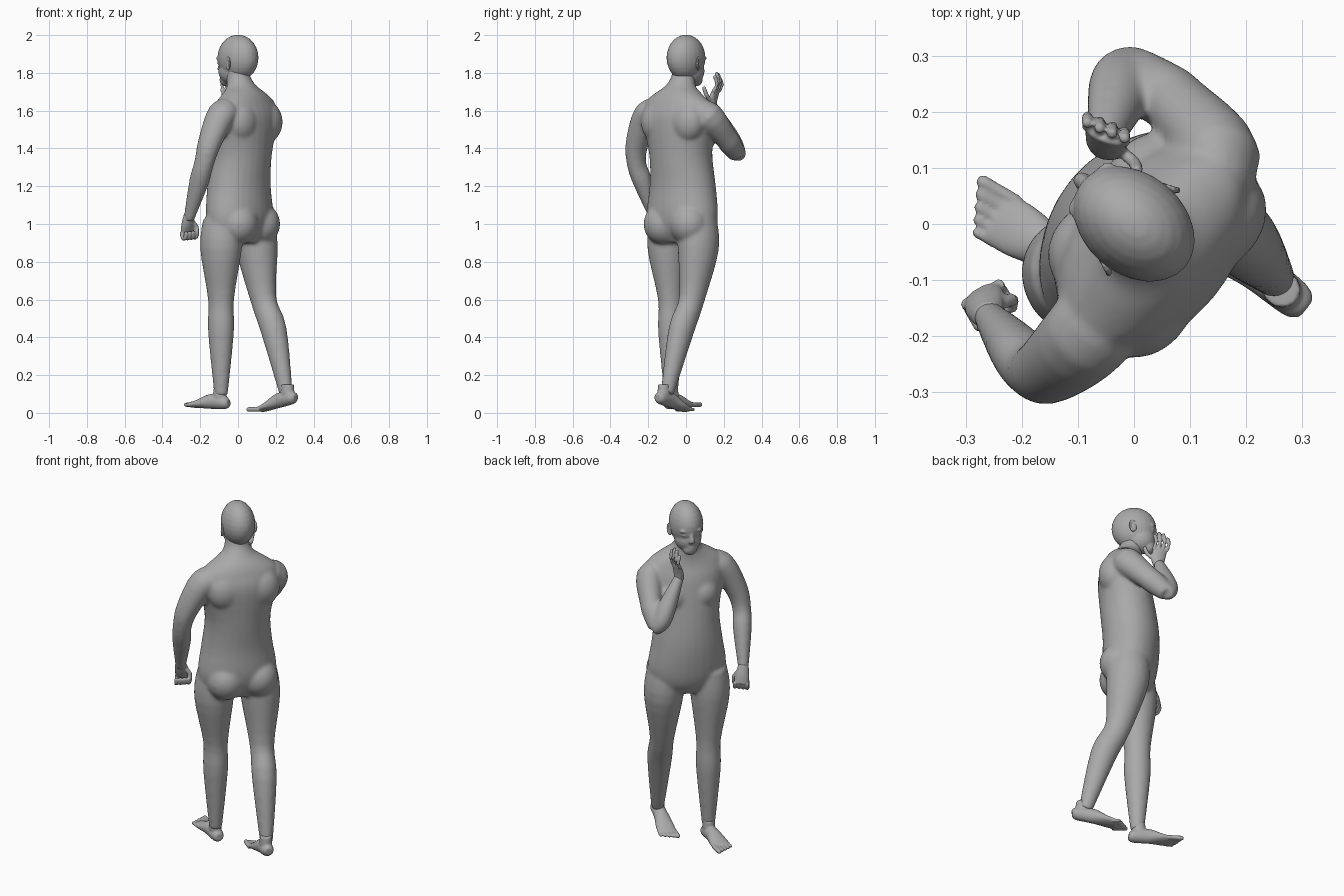
import bpy, bmesh, math
from mathutils import Vector, Matrix

if "Cube" in bpy.data.objects:
    bpy.data.objects.remove(bpy.data.objects["Cube"])

# One plain clay grey for the whole figure
clay = bpy.data.materials.new("clay_grey")
clay.use_nodes = True
GREY = (0.4, 0.4, 0.4, 1)
clay.diffuse_color = GREY
clay.node_tree.nodes["Principled BSDF"].inputs["Base Color"].default_value = GREY

UP = Vector((0, 0, 1))
FACING = Vector((-0.77, 0.64, 0)).normalized()
LEFT = UP.cross(FACING)


def local(forward, left, height):
    """Point measured along the way the figure faces."""
    return FACING * forward + LEFT * left + UP * height


def blend(before, start, end, after, t):
    """Catmull-Rom value between start and end."""
    slope_in, slope_out = (end - before) / 2, (after - start) / 2
    gap = end - start
    ease = t * t * (3 - 2 * t)
    return start + gap * ease + slope_in * t * (1 - t) ** 2 - slope_out * t * t * (1 - t)


def loft(bm, stations, side=LEFT, level=False, sides=20, steps=4):
    """Closed tube through (x, y, z, side radius, depth radius)."""
    points = [Vector(station) for station in stations]
    points = [points[0]] + points + [points[-1]]
    path = []
    for i in range(1, len(points) - 2):
        path += [blend(*points[i - 1:i + 3], step / steps) for step in range(steps)]
    path.append(points[-1])
    rings = []
    for i, point in enumerate(path):
        previous, following = path[max(i - 1, 0)], path[min(i + 1, len(path) - 1)]
        along = UP if level else (following - previous).to_3d().normalized()
        across = (side - along * side.dot(along)).normalized()
        depth = along.cross(across)
        ring = []
        for k in range(sides):
            angle = math.tau * k / sides
            offset = across * point[3] * math.cos(angle) + depth * point[4] * math.sin(angle)
            ring.append(bm.verts.new(point.to_3d() + offset))
        rings.append(ring)
    for lower, upper in zip(rings, rings[1:]):
        for k in range(sides):
            bm.faces.new((lower[k - 1], lower[k], upper[k], upper[k - 1]))
    bm.faces.new(rings[0][::-1])
    bm.faces.new(rings[-1])


def limb(bm, joints, back=0):
    """Limb through (x, y, z, radius), with a muscle below the last hinge, set back if asked."""
    joints = [Vector(joint) for joint in joints]
    muscle = joints[-2].lerp(joints[-1], 0.33)
    muscle -= Vector((*(FACING * back), 0))
    muscle[3] = joints[-2][3]
    joints.insert(-1, muscle)
    loft(bm, [(*joint, joint[3] * 1.08) for joint in joints])


def blob(bm, centre, left, forward, up):
    """Ellipsoid turned the way the figure faces."""
    turn = Matrix((LEFT, FACING, UP)).transposed().to_4x4()
    placement = Matrix.Translation(centre) @ turn @ Matrix.Diagonal((left, forward, up, 1))
    bmesh.ops.create_uvsphere(bm, u_segments=24, v_segments=14, radius=1, matrix=placement)


def digit(bm, points, radius):
    """Finger or toe: a rounded tube that narrows at the tip."""
    points = [Vector(point) for point in points]
    rows = [(*point, radius, radius) for point in points]
    tip = points[-1] + (points[-1] - points[-2]).normalized() * radius * 0.7
    rows.append((*tip, radius * 0.4, radius * 0.4))
    loft(bm, rows, side=(UP + FACING.cross(UP) * 0.5).normalized(), sides=8, steps=2)


def finish(bm, name, voxel, rounds):
    """Fuse the overlapping forms into one smooth skin."""
    bmesh.ops.recalc_face_normals(bm, faces=bm.faces)
    mesh = bpy.data.meshes.new(name)
    bm.to_mesh(mesh)
    bm.free()
    mesh.materials.append(clay)
    thing = bpy.data.objects.new(name, mesh)
    bpy.context.collection.objects.link(thing)
    fuse = thing.modifiers.new("fuse", "REMESH")
    fuse.mode = "VOXEL"
    fuse.voxel_size = voxel
    fuse.use_smooth_shade = True
    soften = thing.modifiers.new("soften", "SMOOTH")
    soften.iterations = rounds


def foot(name, heel, ball, outer):
    """Foot from heel to ball, with toes shortening towards the outer side."""
    bm = bmesh.new()
    heel, ball = Vector(heel), Vector(ball)
    ahead = (ball - heel).to_2d().to_3d().normalized()
    across = UP.cross(ahead) * outer
    ankle = heel.lerp(ball, 0.15) + UP * 0.03
    instep = heel.lerp(ball, 0.4) + UP * 0.012
    pad = heel.lerp(ball, 0.75) + UP * 0.003
    loft(bm, [(*(heel - ahead * 0.025), 0.02, 0.02), (*heel, 0.034, 0.034),
              (*instep, 0.038, 0.04), (*pad, 0.05, 0.024), (*ball, 0.05, 0.015)])
    loft(bm, [(*ankle, 0.034, 0.04), (*(ankle + UP * 0.05), 0.032, 0.034)])
    for k in range(5):
        root = ball + across * 0.021 * (k - 2)
        reach = ahead * (0.055 - 0.009 * k)
        digit(bm, [root - ahead * 0.02, root + reach * 0.6, root + reach], 0.013 - 0.001 * k)
    finish(bm, name, 0.005, 4)


# Torso and neck: height, forward shift, half width, half depth
body = bmesh.new()
TORSO = [(0.9, -0.02, 0.13, 0.09), (0.96, -0.02, 0.195, 0.13), (1.05, -0.02, 0.213, 0.15),
         (1.2, -0.015, 0.19, 0.152), (1.36, -0.03, 0.178, 0.15), (1.55, -0.055, 0.215, 0.138),
         (1.64, -0.06, 0.205, 0.11), (1.69, -0.053, 0.145, 0.092), (1.73, -0.035, 0.085, 0.075),
         (1.78, -0.01, 0.063, 0.066), (1.85, 0, 0.06, 0.06)]
loft(body, [(*local(shift, 0.01, height), width, depth) for height, shift, width, depth in TORSO],
     level=True, sides=28)

# Buttocks, chest and shoulder blades
for s in (-1, 1):
    blob(body, local(-0.08, 0.09 * s, 1), 0.105, 0.105, 0.11)
    blob(body, local(0.025, 0.08 * s, 1.47), 0.09, 0.08, 0.09)
    blob(body, local(-0.11, 0.1 * s, 1.54), 0.1, 0.08, 0.11)

# Left leg leads, right leg trails with its heel lifted
limb(body, [(-0.08, -0.09, 1.02, 0.1), (-0.09, -0.095, 0.87, 0.106),
            (-0.09, -0.08, 0.6, 0.066), (-0.09, -0.08, 0.09, 0.034)])
limb(body, [(0.09, 0.06, 1.02, 0.1), (0.1, 0.065, 0.87, 0.106),
            (0.135, 0.03, 0.6, 0.066), (0.255, -0.1, 0.1, 0.034)], back=0.02)

# Left arm hangs, right arm bends up to the face
limb(body, [(-0.03, -0.13, 1.59, 0.07), (-0.085, -0.2, 1.58, 0.075), (-0.15, -0.258, 1.43, 0.06),
            (-0.18, -0.262, 1.32, 0.05), (-0.262, -0.16, 1.02, 0.027)])
limb(body, [(0.1, 0.06, 1.59, 0.07), (0.15, 0.12, 1.57, 0.075),
            (0.08, 0.21, 1.46, 0.059), (0, 0.272, 1.37, 0.046)])
limb(body, [(0.015, 0.285, 1.355, 0.037), (-0.02, 0.26, 1.4, 0.05), (-0.055, 0.14, 1.63, 0.026)])
finish(body, "body", 0.008, 18)

foot("left_foot", (-0.07, -0.09, 0.053), (-0.245, 0.012, 0.043), 1)
foot("right_foot", (0.287, -0.135, 0.08), (0.122, -0.004, 0.018), -1)

# Head: skull, cheeks and chin
head = bmesh.new()
blob(head, local(0, 0, 1.88), 0.09, 0.12, 0.122)
blob(head, local(0.035, 0, 1.81), 0.073, 0.08, 0.075)
blob(head, local(0.08, 0, 1.762), 0.04, 0.034, 0.034)

# Nose, lips, brows and eyelids
loft(head, [(*local(0.11, 0, 1.87), 0.009, 0.01), (*local(0.12, 0, 1.82), 0.016, 0.018),
            (*local(0.108, 0, 1.806), 0.014, 0.01)], level=True, sides=12)
for height in (1.782, 1.77):
    blob(head, local(0.104, 0, height), 0.024, 0.012, 0.008)
for s in (-1, 1):
    blob(head, local(0.1, 0.035 * s, 1.877), 0.026, 0.014, 0.008)
    blob(head, local(0.098, 0.034 * s, 1.852), 0.016, 0.012, 0.008)
finish(head, "head", 0.006, 5)

# Ears: a rim around a shallow bowl
for s, name in ((1, "left_ear"), (-1, "right_ear")):
    ear = bmesh.new()
    blob(ear, local(-0.005, 0.084 * s, 1.85), 0.009, 0.015, 0.028)
    for k in range(12):
        angle = math.tau * k / 12
        swing, rise = math.cos(angle), math.sin(angle)
        blob(ear, local(-0.006 + 0.015 * swing, (0.089 - 0.007 * swing) * s, 1.85 + 0.028 * rise),
             0.006, 0.006, 0.01)
    finish(ear, name, 0.004, 2)

# Right hand: open, fingers up beside the cheek
hand = bmesh.new()
ROW = Vector((-0.92, 0.38, 0)).normalized()
loft(hand, [(-0.055, 0.14, 1.61, 0.026, 0.024), (-0.05, 0.14, 1.65, 0.038, 0.022),
            (-0.05, 0.16, 1.71, 0.04, 0.014)], side=ROW, sides=14)
for k, length in enumerate((0.08, 0.097, 0.092, 0.07)):
    base = Vector((-0.05, 0.158, 1.7)) + ROW * 0.024 * (k - 1.5)
    bend = Vector((0, 0.02, length / 2))
    digit(hand, [base, base + bend, base + Vector((0, 0.008, length))], 0.01)
digit(hand, [(-0.03, 0.135, 1.645), (0, 0.11, 1.68), (0.005, 0.095, 1.72)], 0.011)
finish(hand, "right_hand", 0.004, 2)

# Left hand: loosely curled, palm turned back
fist = bmesh.new()
KNUCKLES = Vector((-0.85, -0.5, -0.1)).normalized()
CURL = Vector((0.5, -0.85, 0)).normalized()
loft(fist, [(-0.26, -0.165, 1.05, 0.027, 0.026), (-0.265, -0.145, 1, 0.038, 0.025),
            (-0.27, -0.128, 0.955, 0.038, 0.018)], side=KNUCKLES, sides=14)
for k in range(4):
    base = Vector((-0.27, -0.125, 0.96)) + KNUCKLES * 0.022 * (k - 1.5)
    digit(fist, [base, base + CURL * 0.012 - UP * 0.032, base + CURL * 0.038 - UP * 0.032,
                 base + CURL * 0.046 - UP * 0.005], 0.0115)
digit(fist, [(-0.245, -0.145, 1.015), (-0.22, -0.135, 0.985), (-0.218, -0.14, 0.94)], 0.012)
finish(fist, "left_hand", 0.004, 2)
